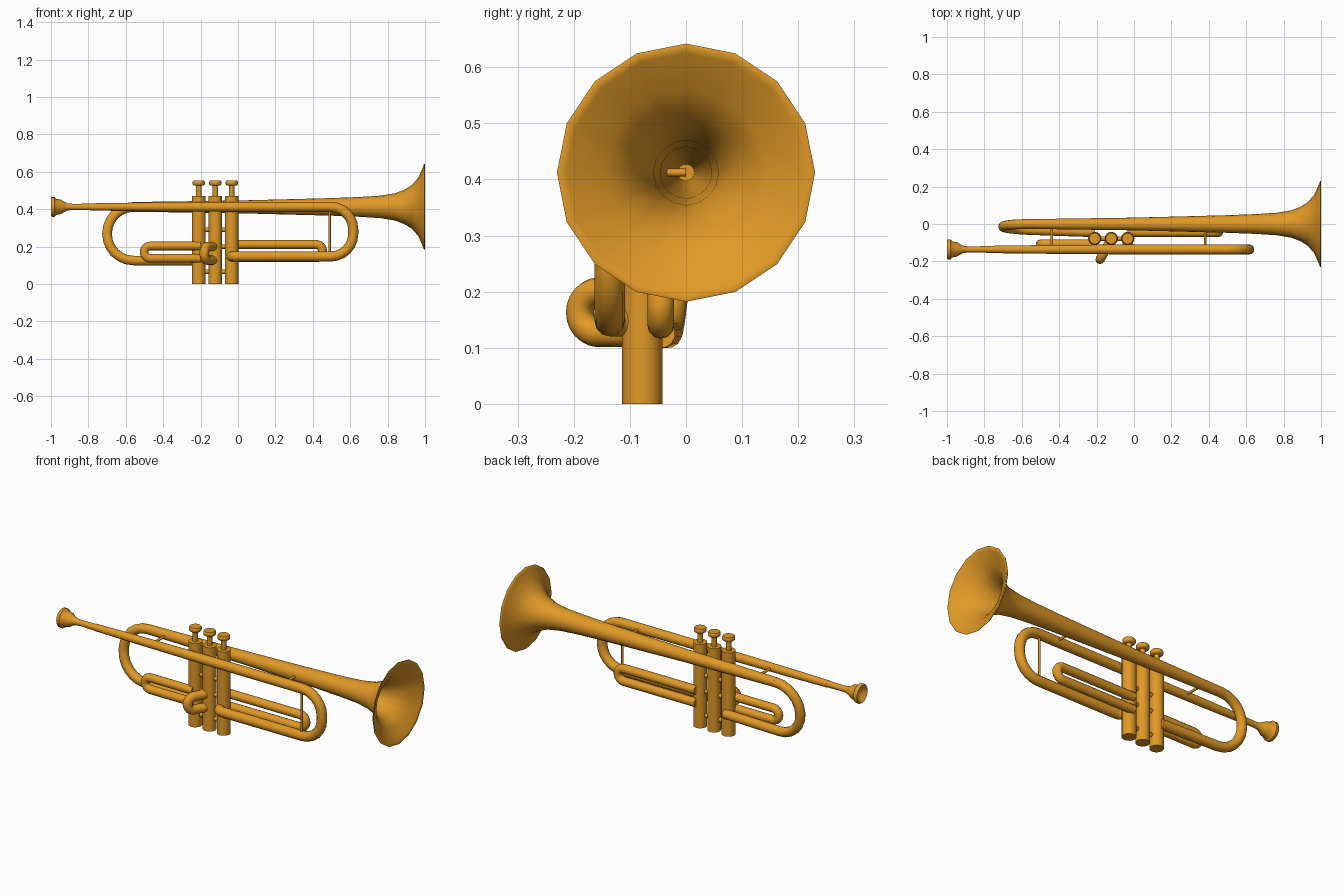
import bpy, bmesh, math
from mathutils import Vector
from mathutils.geometry import interpolate_bezier

cube = bpy.data.objects.get("Cube")
if cube:
    bpy.data.objects.remove(cube, do_unlink=True)

brass = bpy.data.materials.new("golden_brass")
brass.use_nodes = True
brass.diffuse_color = (0.75, 0.32, 0.02, 1)
brass.node_tree.nodes["Principled BSDF"].inputs["Base Color"].default_value = brass.diffuse_color


def finish(name, mesh):
    """Link a mesh as a smooth brass part."""
    obj = bpy.data.objects.new(name, mesh)
    bpy.context.collection.objects.link(obj)
    mesh.materials.clear()
    mesh.materials.append(brass)
    bpy.ops.object.select_all(action="DESELECT")
    obj.select_set(True)
    bpy.context.view_layer.objects.active = obj
    bpy.ops.object.shade_smooth_by_angle(angle=math.radians(50))
    return obj


def lathe(name, origin, axis, profile, sides=16):
    """Spin (distance along axis, radius) pairs around an axis."""
    axis, origin = Vector(axis), Vector(origin)
    side = Vector((0, 1, 0))
    bm = bmesh.new()
    verts = [bm.verts.new(origin + axis * d + side * r) for d, r in profile]
    edges = [bm.edges.new(pair) for pair in zip(verts, verts[1:])]
    bmesh.ops.spin(bm, geom=verts + edges, cent=origin, axis=axis,
                   angle=math.tau, steps=sides)
    bmesh.ops.remove_doubles(bm, verts=bm.verts, dist=0.0002)
    bmesh.ops.recalc_face_normals(bm, faces=bm.faces)
    mesh = bpy.data.meshes.new(name)
    bm.to_mesh(mesh)
    bm.free()
    return finish(name, mesh)


def tube(name, corners, radius, bends=(), steps=7):
    """Sweep a round tube along straight runs joined by rounded bends."""
    pts = [Vector(c) for c in corners]
    path = [pts[0]]
    for a, b, c, bend in zip(pts, pts[1:], pts[2:], bends):
        start = b + (a - b).normalized() * bend
        end = b + (c - b).normalized() * bend
        arc = interpolate_bezier(start, start.lerp(b, 0.55), end.lerp(b, 0.55), end, steps)
        path += [p for p in arc if (p - path[-1]).length > 0.004]
    path.append(pts[-1])
    curve = bpy.data.curves.new(name, "CURVE")
    curve.dimensions = "3D"
    curve.bevel_depth = radius
    curve.bevel_resolution = 4
    curve.use_fill_caps = True
    spline = curve.splines.new("POLY")
    spline.points.add(len(path) - 1)
    for point, p in zip(spline.points, path):
        point.co = (*p, 1)
    helper = bpy.data.objects.new(name + "_path", curve)
    mesh = bpy.data.meshes.new_from_object(helper)
    bpy.data.objects.remove(helper)
    bpy.data.curves.remove(curve)
    mesh.name = name
    return finish(name, mesh)


X, Z = (1, 0, 0), (0, 0, 1)
AXIS_Z = 0.412
PIPE_Y = -0.136
VALVE_Y = -0.078

# Flared bell: outer wall, rolled rim, then inner wall down the throat
lathe("bell", (0, 0, AXIS_Z), X, [
    (-0.56, 0), (-0.56, 0.026), (0, 0.034), (0.5, 0.047), (0.65, 0.053),
    (0.76, 0.06), (0.84, 0.073), (0.89, 0.092), (0.93, 0.117), (0.965, 0.158),
    (0.99, 0.216), (0.994, 0.228), (0.998, 0.23), (1, 0.224), (0.994, 0.213),
    (0.96, 0.145), (0.92, 0.104), (0.87, 0.076), (0.8, 0.058), (0.65, 0.046),
    (0.3, 0.03), (0, 0.015), (0, 0)])

# Bell tail looping down and back to the first valve
tube("bell_bow", [(-0.5, 0, AXIS_Z), (-0.7, 0, AXIS_Z), (-0.7, -0.028, 0.125),
                  (-0.21, -0.045, 0.125)], 0.026, (0.142, 0.142))

# Mouthpiece and tapering lead pipe
lathe("mouthpiece", (0, PIPE_Y, AXIS_Z), X, [
    (-0.965, 0), (-0.985, 0.03), (-0.996, 0.042), (-1, 0.048), (-0.995, 0.053),
    (-0.98, 0.053), (-0.972, 0.043), (-0.945, 0.038), (-0.93, 0.028),
    (-0.91, 0.019), (-0.88, 0.016), (-0.77, 0.018), (-0.77, 0)])
lathe("lead_pipe", (0, PIPE_Y, AXIS_Z), X, [
    (-0.79, 0), (-0.79, 0.019), (-0.6, 0.022), (-0.1, 0.026), (0.46, 0.027), (0.46, 0)])

# Tuning slide bow, returning into the third valve
tube("tuning_slide", [(0.44, PIPE_Y, AXIS_Z), (0.616, PIPE_Y, AXIS_Z),
                      (0.616, PIPE_Y, 0.147), (-0.035, PIPE_Y, 0.147),
                      (-0.035, VALVE_Y, 0.147)], 0.027, (0.12, 0.12, 0.035))

# Valve casings with stems and finger buttons
valve_xs = (-0.21, -0.121, -0.034)
for i, x in enumerate(valve_xs, 1):
    base = (x, VALVE_Y, 0)
    lathe(f"valve_casing_{i}", base, Z, [(0, 0), (0, 0.036), (0.47, 0.036), (0.47, 0)])
    lathe(f"valve_stem_{i}", base, Z, [(0.46, 0), (0.46, 0.014), (0.535, 0.014), (0.535, 0)], 12)
    lathe(f"finger_button_{i}", base, Z, [
        (0.526, 0), (0.526, 0.026), (0.532, 0.033), (0.546, 0.033), (0.552, 0.029), (0.552, 0)])

# Short connectors between neighbouring valves
for i, (a, b) in enumerate(zip(valve_xs, valve_xs[1:]), 1):
    for level, z in zip(("lower", "middle", "upper"), (0.065, 0.2, 0.29)):
        tube(f"{level}_connector_{i}", [(a, VALVE_Y, z), (b, VALVE_Y, z)], 0.012)


def valve_slide(name, root, tip, low, high, radius):
    """U-shaped slide lying in a vertical plane."""
    bend = (high - low) / 2
    tube(name, [(*root, high), (*tip, high), (*tip, low), (*root, low)],
         radius, (bend, bend))


valve_slide("first_valve_slide", (-0.2, -0.106), (-0.502, -0.106), 0.137, 0.203, 0.023)
valve_slide("second_valve_slide", (-0.121, VALVE_Y), (-0.181, -0.189), 0.126, 0.2, 0.025)
valve_slide("third_valve_slide", (-0.034, -0.045), (0.452, -0.045), 0.14, 0.211, 0.024)

# Thin braces
tube("upright_brace", [(0.49, PIPE_Y, 0.15), (0.49, PIPE_Y, 0.4)], 0.006)
for side, x in (("front", 0.38), ("rear", -0.44)):
    tube(f"{side}_cross_brace", [(x, PIPE_Y, AXIS_Z), (x, 0, AXIS_Z)], 0.007)
